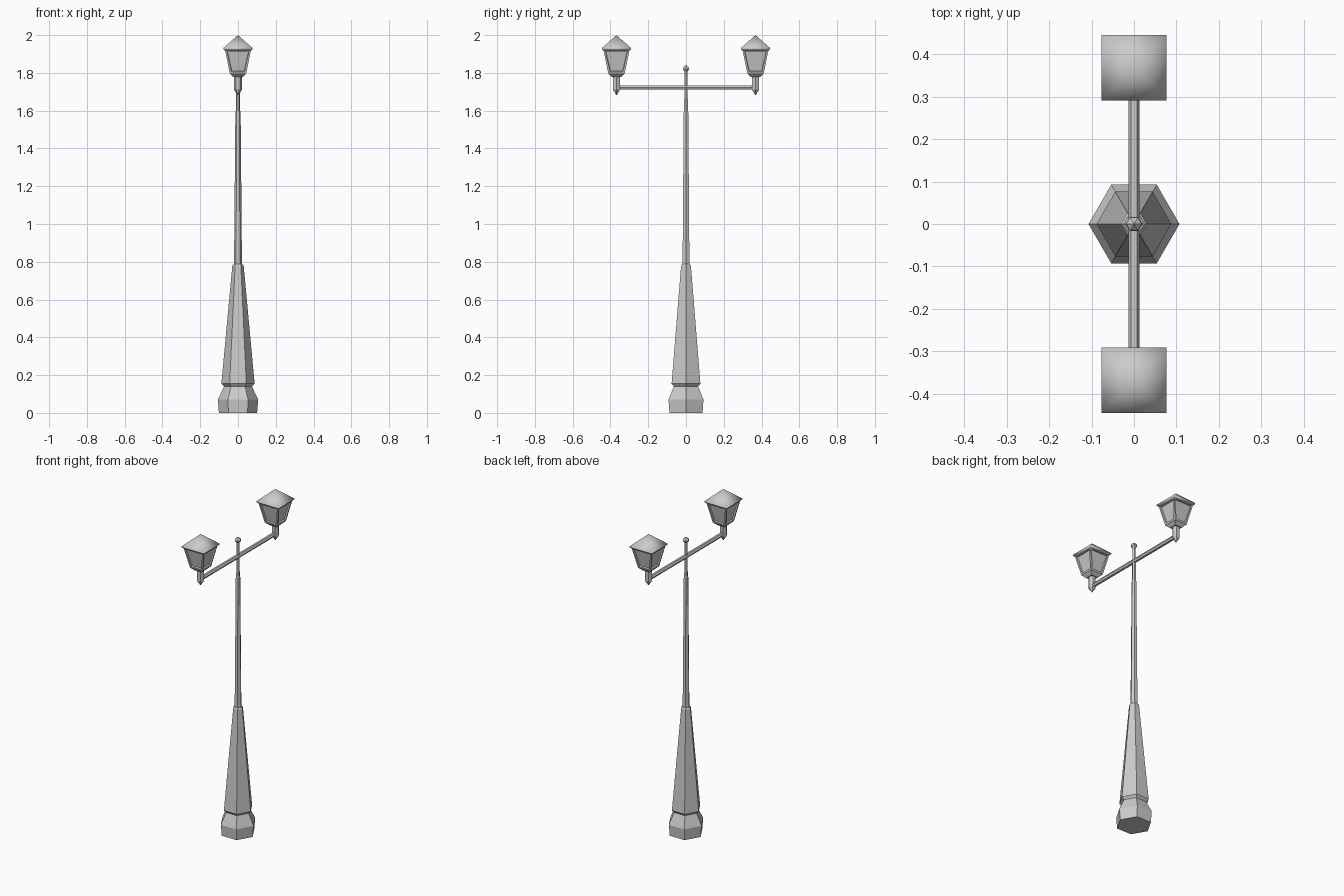
import bpy, bmesh, math
from mathutils import Matrix

if "Cube" in bpy.data.objects:
    bpy.data.objects.remove(bpy.data.objects["Cube"])


def lathe(name, rings, sides=6, turn=0.0, loc=(0, 0, 0), rot=None, panels=None):
    """Stack polygon rings (radius, height) into a closed faceted solid."""
    bm = bmesh.new()
    loops = []
    for r, z in rings:
        if r == 0:
            loops.append([bm.verts.new((0, 0, z))])
        else:
            loops.append([bm.verts.new((r * math.cos(turn + math.tau * i / sides),
                                        r * math.sin(turn + math.tau * i / sides), z))
                          for i in range(sides)])
    bands = []
    for a, b in zip(loops, loops[1:]):
        band = []
        for i in range(sides):
            j = (i + 1) % sides
            if len(a) == 1:
                f = (a[0], b[j], b[i])
            elif len(b) == 1:
                f = (a[i], a[j], b[0])
            else:
                f = (a[i], a[j], b[j], b[i])
            band.append(bm.faces.new(f))
        bands.append(band)
    if len(loops[0]) > 1:
        bm.faces.new(loops[0][::-1])
    if len(loops[-1]) > 1:
        bm.faces.new(loops[-1])
    bmesh.ops.recalc_face_normals(bm, faces=bm.faces[:])
    if panels is not None:
        # frame border first, then push the pane inwards
        bmesh.ops.inset_individual(bm, faces=bands[panels], thickness=0.014)
        bmesh.ops.inset_individual(bm, faces=bands[panels], thickness=0.003, depth=-0.008)
    if rot:
        bm.transform(rot)
    mesh = bpy.data.meshes.new(name)
    bm.to_mesh(mesh)
    bm.free()
    ob = bpy.data.objects.new(name, mesh)
    ob.location = loc
    bpy.context.collection.objects.link(ob)
    return ob


# Foot and tapered lower column
lathe("base_foot", [(0.101, 0), (0.107, 0.07), (0.074, 0.14), (0.074, 0.15)])
lathe("lower_column", [(0.074, 0.14), (0.088, 0.155), (0.03, 0.78), (0.024, 0.787)])

# Slim upper pole and finial
lathe("upper_pole", [(0.021, 0.78), (0.014, 1.59), (0.011, 1.60), (0.010, 1.815)])
lathe("finial", [(0.009, 1.805), (0.019, 1.82), (0.017, 1.828), (0, 1.843)])

# Horizontal cross arm
lathe("cross_arm", [(0.013, -0.368), (0.013, 0.368)], loc=(0, 0, 1.722),
      rot=Matrix.Rotation(math.pi / 2, 4, 'X'))

# Lanterns, one on each arm end
Q = math.sqrt(2)
for side, y in (("front", -0.368), ("back", 0.368)):
    loc = (0, y, 0)
    lathe(side + "_lantern_post",
          [(0, 1.68), (0.022, 1.712), (0.022, 1.79)], loc=loc)
    lathe(side + "_lantern_body",
          [(0.024 * Q, 1.777), (0.043 * Q, 1.795), (0.069 * Q, 1.922)],
          4, math.pi / 4, loc, panels=1)
    roof = lathe(side + "_lantern_roof",
                 [(0.069 * Q, 1.918), (0.077 * Q, 1.925), (0.077 * Q, 1.932), (0, 2.0)],
                 4, math.pi / 4, loc)
    bpy.ops.object.select_all(action='DESELECT')
    roof.select_set(True)
    bpy.context.view_layer.objects.active = roof
    bpy.ops.object.shade_smooth_by_angle(angle=math.radians(58))
